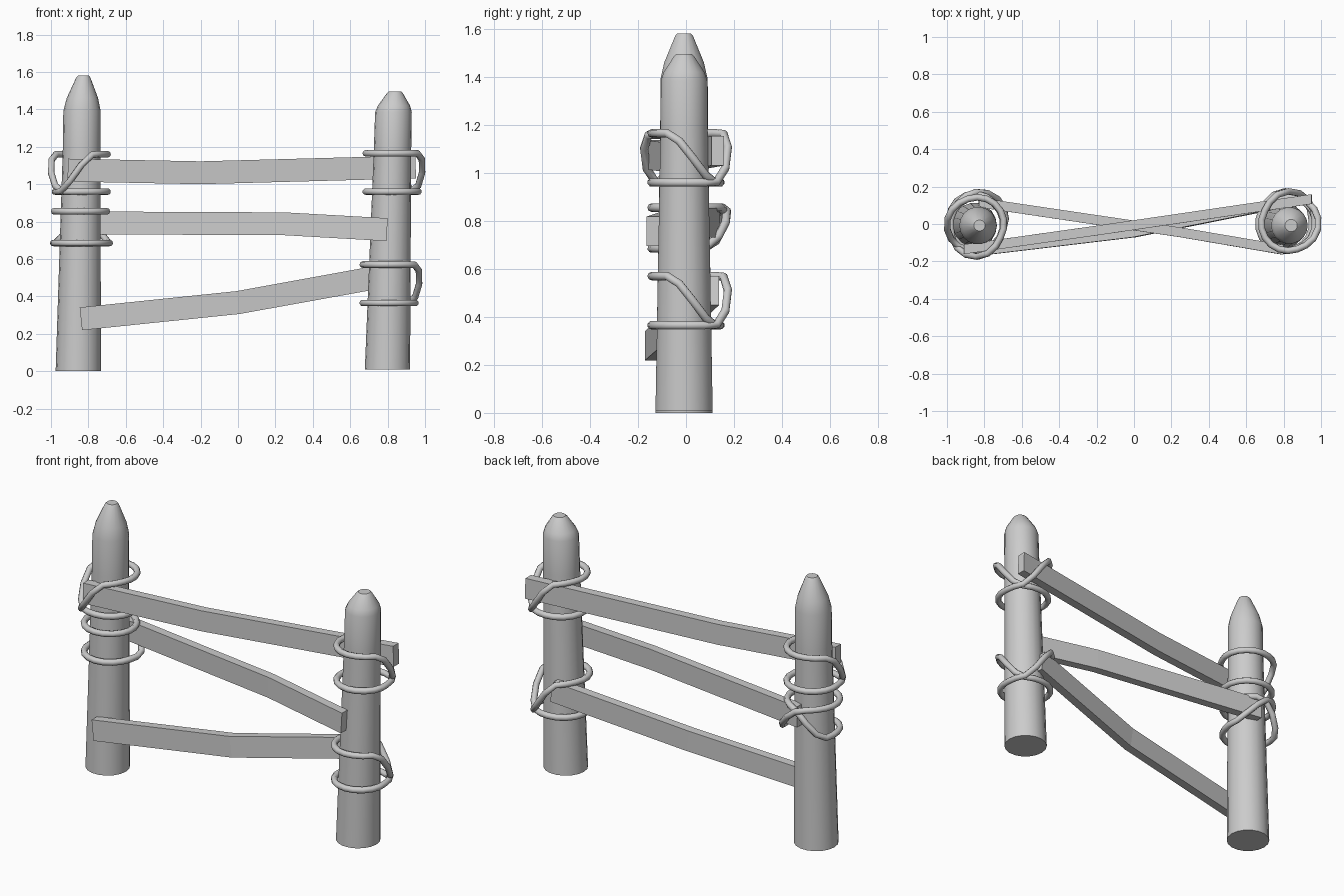
import bpy, bmesh
from math import sin, cos, radians, pi

if "Cube" in bpy.data.objects:
    bpy.data.objects.remove(bpy.data.objects["Cube"])


def make_object(name, bm):
    bmesh.ops.recalc_face_normals(bm, faces=bm.faces)
    mesh = bpy.data.meshes.new(name)
    bm.to_mesh(mesh)
    bm.free()
    ob = bpy.data.objects.new(name, mesh)
    bpy.context.collection.objects.link(ob)
    return ob


def loft(name, rings, closed=False):
    """Skin equal-sized rings of points; cap the ends unless closed."""
    bm = bmesh.new()
    vs = [[bm.verts.new(p) for p in r] for r in rings]
    n = len(vs[0])
    pairs = list(zip(vs, vs[1:])) + ([(vs[-1], vs[0])] if closed else [])
    for a, b in pairs:
        for i in range(n):
            j = (i + 1) % n
            bm.faces.new((a[i], a[j], b[j], b[i]))
    if not closed:
        bm.faces.new(vs[0])
        bm.faces.new(vs[-1])
    return make_object(name, bm)


def smooth(ob):
    bpy.ops.object.select_all(action='DESELECT')
    ob.select_set(True)
    bpy.context.view_layer.objects.active = ob
    bpy.ops.object.shade_smooth_by_angle(angle=radians(35))


def post(name, profile, sides=18):
    # profile rows: centre x, z, radius
    rings = [[(x + r * cos(2 * pi * i / sides), -0.008 + r * sin(2 * pi * i / sides), z)
              for i in range(sides)] for x, z, r in profile]
    smooth(loft(name, rings))


def rail(name, pts, h=0.061, t=0.026):
    # pts rows: centre x, y, z; ends are cut square to the rail slope
    rings = []
    for k, (x, y, z) in enumerate(pts):
        a, b = pts[max(k - 1, 0)], pts[min(k + 1, len(pts) - 1)]
        s = (b[2] - a[2]) / (b[0] - a[0]) * h
        rings.append([(x + s, y - t, z - h), (x + s, y + t, z - h),
                      (x - s, y + t, z + h), (x - s, y - t, z + h)])
    loft(name, rings)


def ramp(a, lo, hi):
    t = min(max((a - lo) / (hi - lo), 0), 1)
    return t * t * (3 - 2 * t)


def bump(a, lo, hi):
    m, w = (lo + hi) / 2, (hi - lo) * 0.9
    return max(0, cos(pi / 2 * min(abs(a - m) / w, 1)))


def rope(name, cx, top, low, fall, rise, turn=0, r=0.143, bulge=0.025):
    # two turns around the post: one dropping, one climbing over the rail
    cu = bpy.data.curves.new(name, 'CURVE')
    cu.dimensions = '3D'
    cu.bevel_depth = 0.018
    cu.bevel_resolution = 2
    pts = []
    for lap, span in enumerate((fall, rise)):
        for a in range(-90, 270, 20):
            k = ramp(a, *span)
            z = top + (low - top) * (k if lap == 0 else 1 - k)
            rad = r + bulge * bump(a, *span) * (0.8 if lap == 0 else 1.3)
            t = radians(a + turn)
            pts.append((cx + rad * cos(t), rad * sin(t), z, 1))
    sp = cu.splines.new('POLY')
    sp.points.add(len(pts) - 1)
    for p, co in zip(sp.points, pts):
        p.co = co
    sp.use_cyclic_u = True
    sp.use_smooth = True
    tmp = bpy.data.objects.new(name + "_path", cu)
    bpy.context.collection.objects.link(tmp)
    bpy.context.view_layer.update()
    mesh = bpy.data.meshes.new_from_object(tmp.evaluated_get(bpy.context.evaluated_depsgraph_get()))
    bpy.data.objects.remove(tmp)
    ob = bpy.data.objects.new(name, mesh)
    bpy.context.collection.objects.link(ob)


# Tapered, leaning posts with blunt pointed tips
post("left_post", [(-0.854, 0, 0.121), (-0.836, 1.18, 0.101), (-0.834, 1.39, 0.1),
                   (-0.832, 1.46, 0.084), (-0.827, 1.57, 0.038), (-0.826, 1.58, 0.03)])
post("right_post", [(0.799, 0.008, 0.121), (0.826, 1.18, 0.1), (0.831, 1.385, 0.098),
                    (0.834, 1.42, 0.086), (0.839, 1.487, 0.042), (0.84, 1.495, 0.033)])

# Bent plank rails, weaving front to back
rail("top_rail", [(-0.91, -0.135, 1.075), (-0.2, -0.035, 1.061), (0.95, 0.133, 1.092)])
rail("middle_rail", [(-0.83, 0.115, 0.793), (0.25, -0.045, 0.788), (0.797, -0.138, 0.757)])
rail("bottom_rail", [(-0.84, -0.145, 0.28), (0.0, -0.045, 0.367), (0.79, 0.112, 0.51)])

# Rope lashings
rope("top_left_rope", -0.838, 1.16, 0.96, (-30, 50), (45, 115), turn=180)
rope("middle_left_rope", -0.842, 0.855, 0.685, (75, 150), (20, 105))
rope("top_right_rope", 0.824, 1.165, 0.96, (-30, 50), (45, 115))
rope("bottom_right_rope", 0.808, 0.57, 0.365, (-30, 50), (45, 115))
